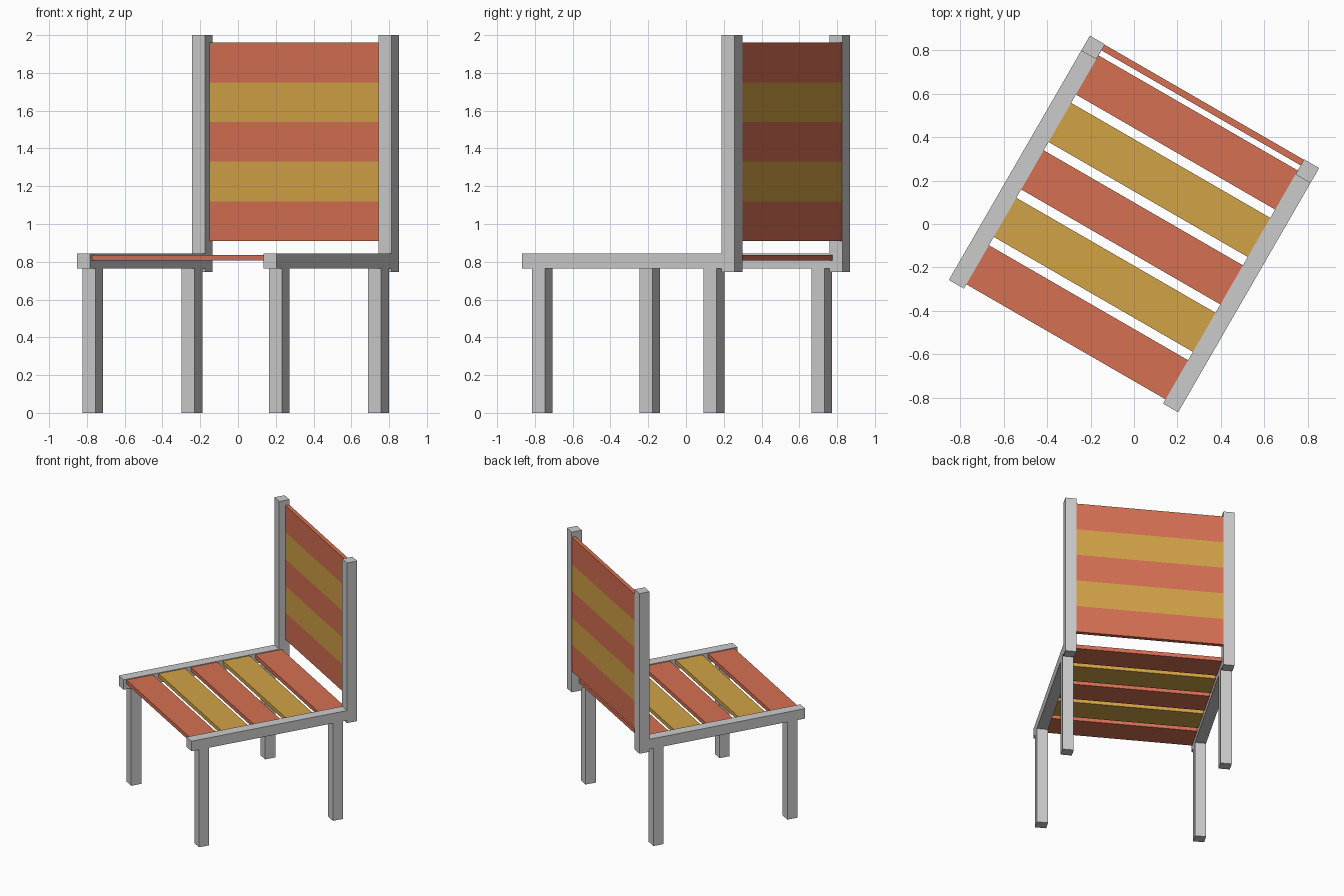
import bpy
import bmesh
from math import radians
from mathutils import Matrix, Vector

if "Cube" in bpy.data.objects:
    bpy.data.objects.remove(bpy.data.objects["Cube"])

# The whole chair is turned 30 degrees clockwise about z
TURN = Matrix.Rotation(radians(-30), 4, 'Z')


def material(name, rgb):
    m = bpy.data.materials.new(name)
    m.diffuse_color = (*rgb, 1)
    m.use_nodes = True
    m.node_tree.nodes["Principled BSDF"].inputs["Base Color"].default_value = m.diffuse_color
    return m


ORANGE = material("orange_paint", (0.66, 0.16, 0.085))
YELLOW = material("yellow_paint", (0.64, 0.36, 0.06))


def box(name, lo, hi, mat=None):
    """Axis-aligned box in the chair's own frame, from corner lo to corner hi."""
    lo, hi = Vector(lo), Vector(hi)
    bm = bmesh.new()
    bmesh.ops.create_cube(bm, size=1)
    bmesh.ops.scale(bm, vec=hi - lo, verts=bm.verts)
    bmesh.ops.translate(bm, vec=(lo + hi) / 2, verts=bm.verts)
    mesh = bpy.data.meshes.new(name)
    bm.to_mesh(mesh)
    bm.free()
    if mat:
        mesh.materials.append(mat)
    obj = bpy.data.objects.new(name, mesh)
    obj.matrix_world = TURN
    bpy.context.collection.objects.link(obj)
    return obj


INNER, OUTER = 0.53, 0.61

# Grey frame: rail, back post and two legs on each side
for side, sign in (("left", -1), ("right", 1)):
    x0, x1 = sorted((sign * INNER, sign * OUTER))
    box(f"{side}_seat_rail", (x0, -0.65, 0.765), (x1, 0.57, 0.843))
    box(f"{side}_back_post", (x0, 0.57, 0.745), (x1, 0.65, 2.0))
    for end, y in (("front", -0.59), ("rear", 0.46)):
        box(f"{side}_{end}_leg", (x0, y, 0), (x1, y + 0.08, 0.765))

# Alternating slats: spaced on the seat, touching on the backrest
for i in range(5):
    mat = YELLOW if i % 2 else ORANGE
    y = -0.627 + i * 0.2525
    box(f"seat_slat_{i + 1}", (-INNER, y, 0.806), (INNER, y + 0.208, 0.837), mat)
    z = 0.91 + i * 0.21
    box(f"back_slat_{i + 1}", (-INNER, 0.618, z), (INNER, 0.648, z + 0.21), mat)
